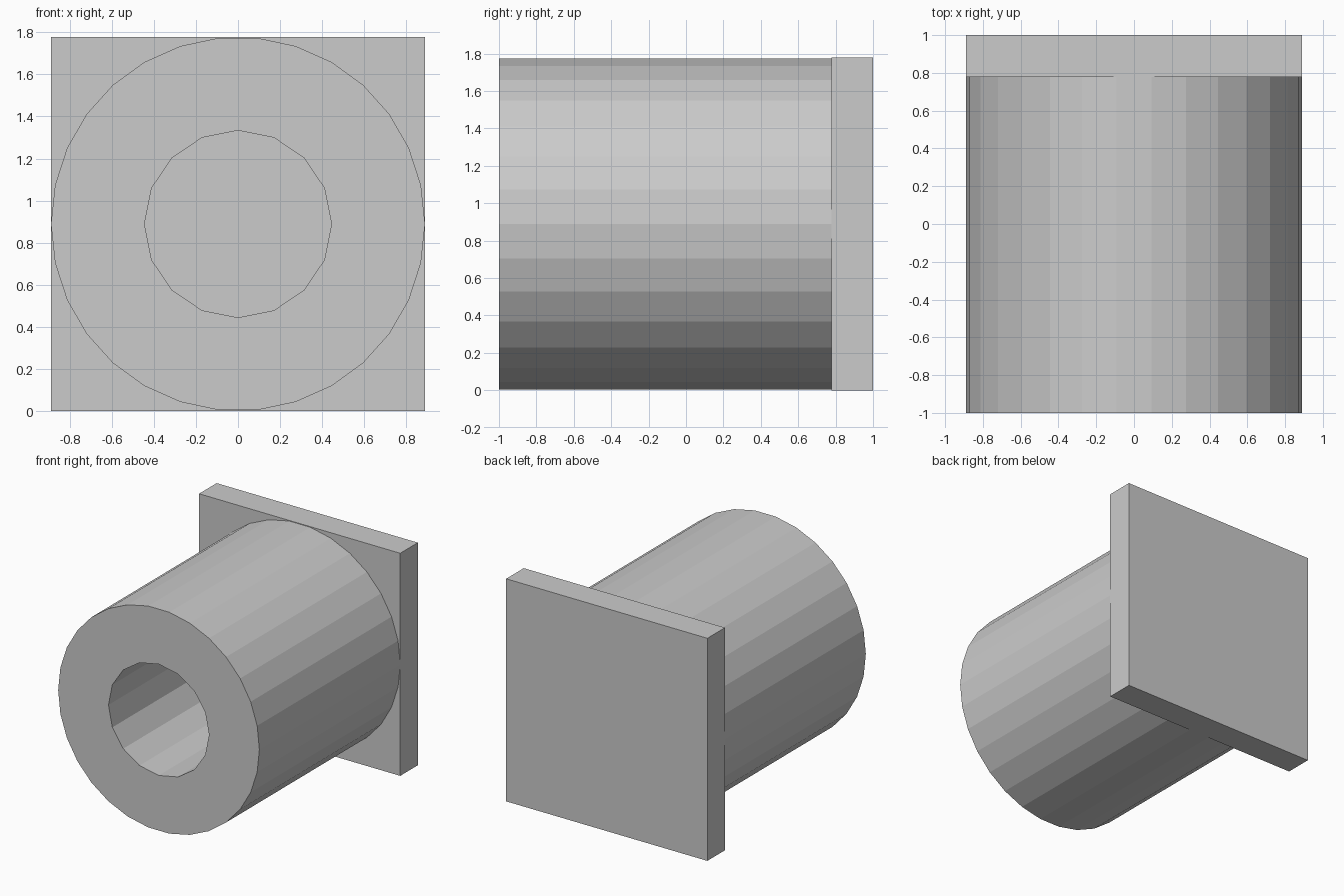
import bpy, bmesh
from math import cos, sin, tau
from mathutils import Vector

if "Cube" in bpy.data.objects:
    bpy.data.objects.remove(bpy.data.objects["Cube"])

R = 0.889          # outer radius, also half the plate width
BORE = 0.4445      # bore radius
JOIN = 0.778       # where the tube meets the plate


def add_object(name, bm):
    bmesh.ops.recalc_face_normals(bm, faces=bm.faces)
    mesh = bpy.data.meshes.new(name)
    bm.to_mesh(mesh)
    bm.free()
    obj = bpy.data.objects.new(name, mesh)
    bpy.context.collection.objects.link(obj)
    return obj


def ring(bm, radius, sides, y):
    verts = [bm.verts.new((radius * cos(tau * i / sides), y,
                           R + radius * sin(tau * i / sides))) for i in range(sides)]
    return [bm.edges.new((verts[i - 1], verts[i])) for i in range(sides)]


# Hollow tube: 30-sided outside, 16-sided bore, sealed behind by the plate
bm = bmesh.new()
rims = ring(bm, R, 30, -1) + ring(bm, BORE, 16, -1)
walls = bmesh.ops.extrude_edge_only(bm, edges=rims)["geom"]
bmesh.ops.translate(bm, verts=[g for g in walls if isinstance(g, bmesh.types.BMVert)],
                    vec=(0, JOIN + 1, 0))
bmesh.ops.triangle_fill(bm, edges=rims, use_beauty=True, normal=Vector((0, -1, 0)))
add_object("hollow_tube", bm)

# Square back plate
bm = bmesh.new()
bmesh.ops.create_cube(bm, size=1)
bmesh.ops.scale(bm, verts=bm.verts, vec=(2 * R, 1 - JOIN, 2 * R))
bmesh.ops.translate(bm, verts=bm.verts, vec=(0, (1 + JOIN) / 2, R))
add_object("back_plate", bm)
